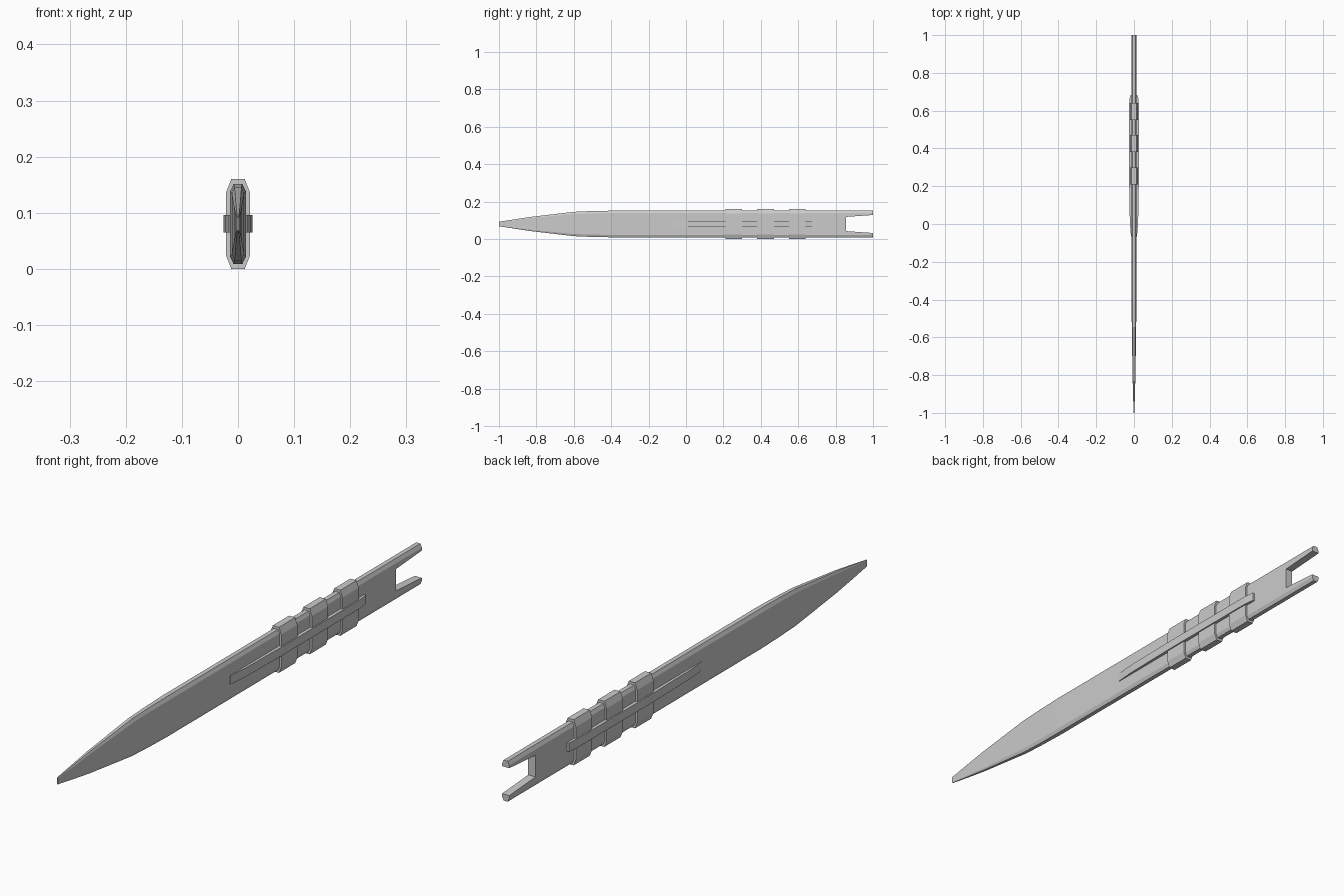
import bpy, bmesh

if "Cube" in bpy.data.objects:
    bpy.data.objects.remove(bpy.data.objects["Cube"])

ZC = 0.08  # height of the centre line


def make_object(name, bm):
    bmesh.ops.recalc_face_normals(bm, faces=bm.faces)
    mesh = bpy.data.meshes.new(name)
    bm.to_mesh(mesh)
    bm.free()
    obj = bpy.data.objects.new(name, mesh)
    bpy.context.collection.objects.link(obj)
    return obj


def octagon(half_w, flat_w, half_h, side_h):
    """Chamfered upright section as (x, z offset) points."""
    return [(flat_w, half_h), (half_w, side_h), (half_w, -side_h), (flat_w, -half_h),
            (-flat_w, -half_h), (-half_w, -side_h), (-half_w, side_h), (-flat_w, half_h)]


def loft(name, stations):
    """Skin a closed solid through (y, section) stations."""
    bm = bmesh.new()
    rings = [[bm.verts.new((x, y, ZC + z)) for x, z in sec] for y, sec in stations]
    n = len(rings[0])
    for a, b in zip(rings, rings[1:]):
        for i in range(n):
            j = (i + 1) % n
            bm.faces.new((a[i], a[j], b[j], b[i]))
    bm.faces.new(rings[0])
    bm.faces.new(rings[-1])
    return make_object(name, bm)


def prism(name, points, offset):
    """Extrude a flat outline of 3D points by an offset."""
    bm = bmesh.new()
    face = bm.faces.new([bm.verts.new(p) for p in points])
    new = bmesh.ops.extrude_face_region(bm, geom=[face])["geom"]
    bmesh.ops.translate(bm, vec=offset,
                        verts=[v for v in new if isinstance(v, bmesh.types.BMVert)])
    return make_object(name, bm)


# Tapered blade body: y, half width, half height
profile = [(-1.0, 0.002, 0.012), (-0.91, 0.005, 0.026), (-0.83, 0.007, 0.038),
           (-0.6, 0.011, 0.065), (-0.51, 0.012, 0.069), (-0.41, 0.014, 0.071),
           (1.0, 0.014, 0.071)]
body = loft("blade_body", [(y, octagon(w, w * 0.57, h, h * 0.82)) for y, w, h in profile])

# Forked notch at the rear end
cutter = prism("notch_cutter", [(-0.1, 0.855, ZC - 0.038), (-0.1, 1.1, ZC - 0.055),
                                (-0.1, 1.1, ZC + 0.055), (-0.1, 0.855, ZC + 0.038)],
               (0.2, 0, 0))
cutter.hide_render = True
mod = body.modifiers.new("notch", "BOOLEAN")
mod.operation = "DIFFERENCE"
mod.solver = "EXACT"
mod.object = cutter
bpy.context.view_layer.objects.active = body
bpy.ops.object.modifier_apply(modifier=mod.name)
bpy.data.objects.remove(cutter, do_unlink=True)

# Three wrapped bands
band = octagon(0.021, 0.012, 0.08, 0.057)
for i in range(3):
    y = 0.21 + i * 0.17
    loft(f"band_{i + 1}", [(y, band), (y + 0.09, band)])

# Side strips, thinning towards the front
outline = [(0.008, -0.065), (0.016, -0.065), (0.022, 0.01), (0.0255, 0.21),
           (0.0255, 0.64), (0.021, 0.68), (0.008, 0.68)]
for side, name in ((1, "right_strip"), (-1, "left_strip")):
    prism(name, [(side * x, y, ZC - 0.015) for x, y in outline], (0, 0, 0.031))
